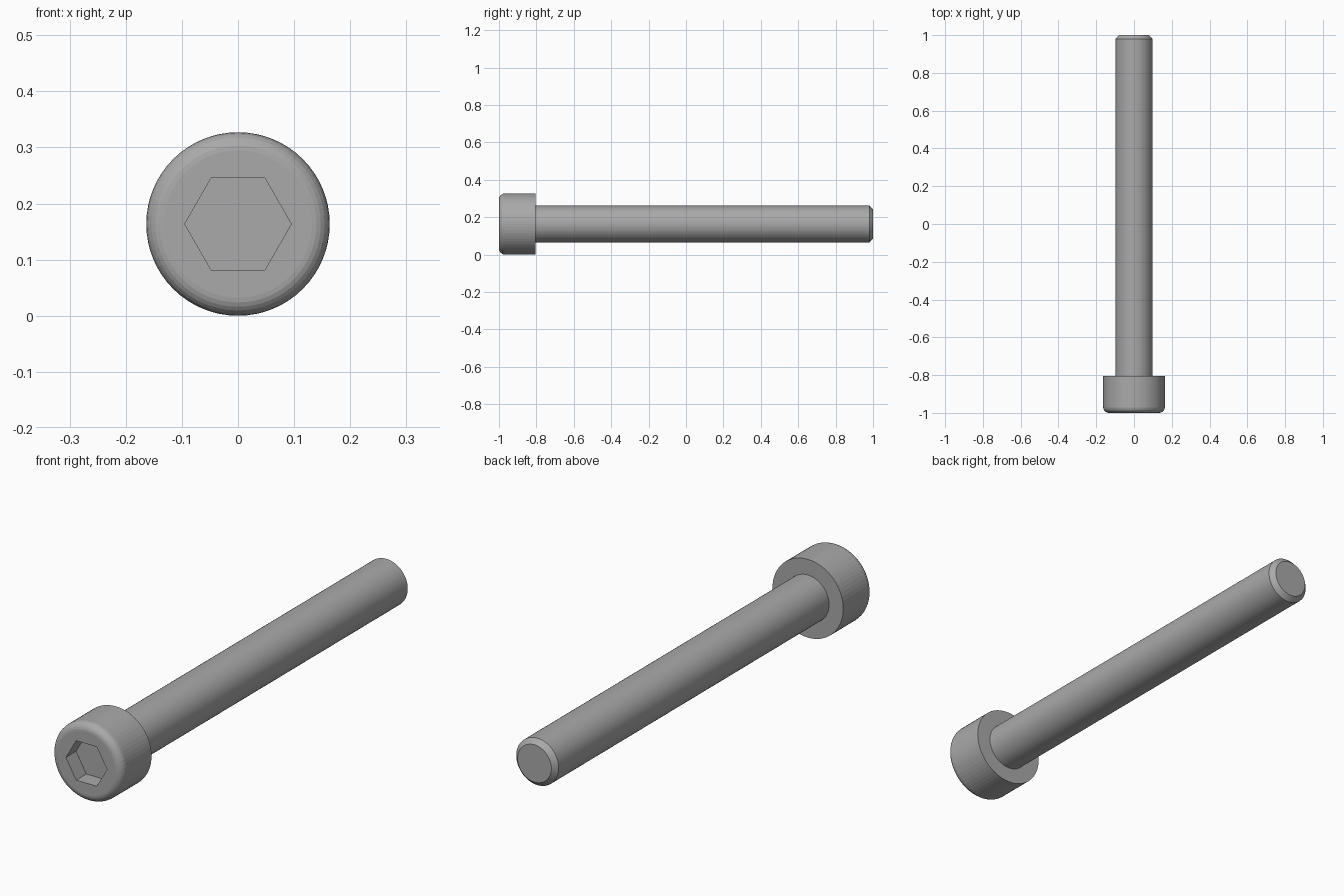
import bpy, bmesh, math
from mathutils import Vector, Matrix

if "Cube" in bpy.data.objects:
    bpy.data.objects.remove(bpy.data.objects["Cube"])

R_HEAD, R_SHANK, FILLET = 0.1635, 0.098, 0.032
SIDES = 64


def make_object(name, bm):
    bmesh.ops.recalc_face_normals(bm, faces=bm.faces)
    mesh = bpy.data.meshes.new(name)
    bm.to_mesh(mesh)
    bm.free()
    obj = bpy.data.objects.new(name, mesh)
    bpy.context.collection.objects.link(obj)
    return obj


def lathe_y(name, profile, cz):
    """Revolve (radius, y) points about the bolt axis and cap both ends."""
    bm = bmesh.new()
    rings = []
    for r, y in profile:
        angles = [2 * math.pi * i / SIDES for i in range(SIDES)]
        rings.append([bm.verts.new((r * math.cos(a), y, cz + r * math.sin(a))) for a in angles])
    for a, b in zip(rings, rings[1:]):
        for i in range(SIDES):
            j = (i + 1) % SIDES
            bm.faces.new((a[i], a[j], b[j], b[i]))
    bm.faces.new(rings[0])
    bm.faces.new(rings[-1])
    return make_object(name, bm)


# Dark steel
steel = bpy.data.materials.new("dark_steel")
steel.diffuse_color = (0.4, 0.4, 0.4, 1)
steel.use_nodes = True
steel.node_tree.nodes["Principled BSDF"].inputs["Base Color"].default_value = steel.diffuse_color

# Bolt body: rounded head rim, flat shoulder, shank with chamfered tip (flat facets)
STEPS = 6
profile = []
for i in range(STEPS + 1):
    a = math.pi / 2 * i / STEPS
    profile.append((R_HEAD - FILLET + FILLET * math.sin(a), -1 + FILLET - FILLET * math.cos(a)))
profile += [(R_HEAD, -0.804), (R_SHANK, -0.804), (R_SHANK, 0.98), (0.078, 1.0)]
bolt = lathe_y("socket_head_bolt", profile, R_HEAD)
bolt.data.materials.append(steel)

# Hexagonal socket cutter
DEPTH = 0.067
bm = bmesh.new()
bmesh.ops.create_cone(bm, cap_ends=True, segments=6, radius1=0.095, radius2=0.095, depth=2 * DEPTH)
bmesh.ops.rotate(bm, verts=bm.verts, matrix=Matrix.Rotation(math.pi / 2, 3, 'Z'))
bmesh.ops.rotate(bm, verts=bm.verts, matrix=Matrix.Rotation(math.pi / 2, 3, 'X'))
bmesh.ops.translate(bm, verts=bm.verts, vec=Vector((0, -1, R_HEAD)))
cutter = make_object("hex_socket_cutter", bm)
cutter.data.materials.append(steel)
cutter.hide_render = True

# Cut the socket into the head
mod = bolt.modifiers.new("hex_socket", 'BOOLEAN')
mod.operation = 'DIFFERENCE'
mod.solver = 'EXACT'
mod.object = cutter
bpy.context.view_layer.objects.active = bolt
bolt.select_set(True)
bpy.ops.object.modifier_apply(modifier=mod.name)
bpy.data.objects.remove(cutter, do_unlink=True)
